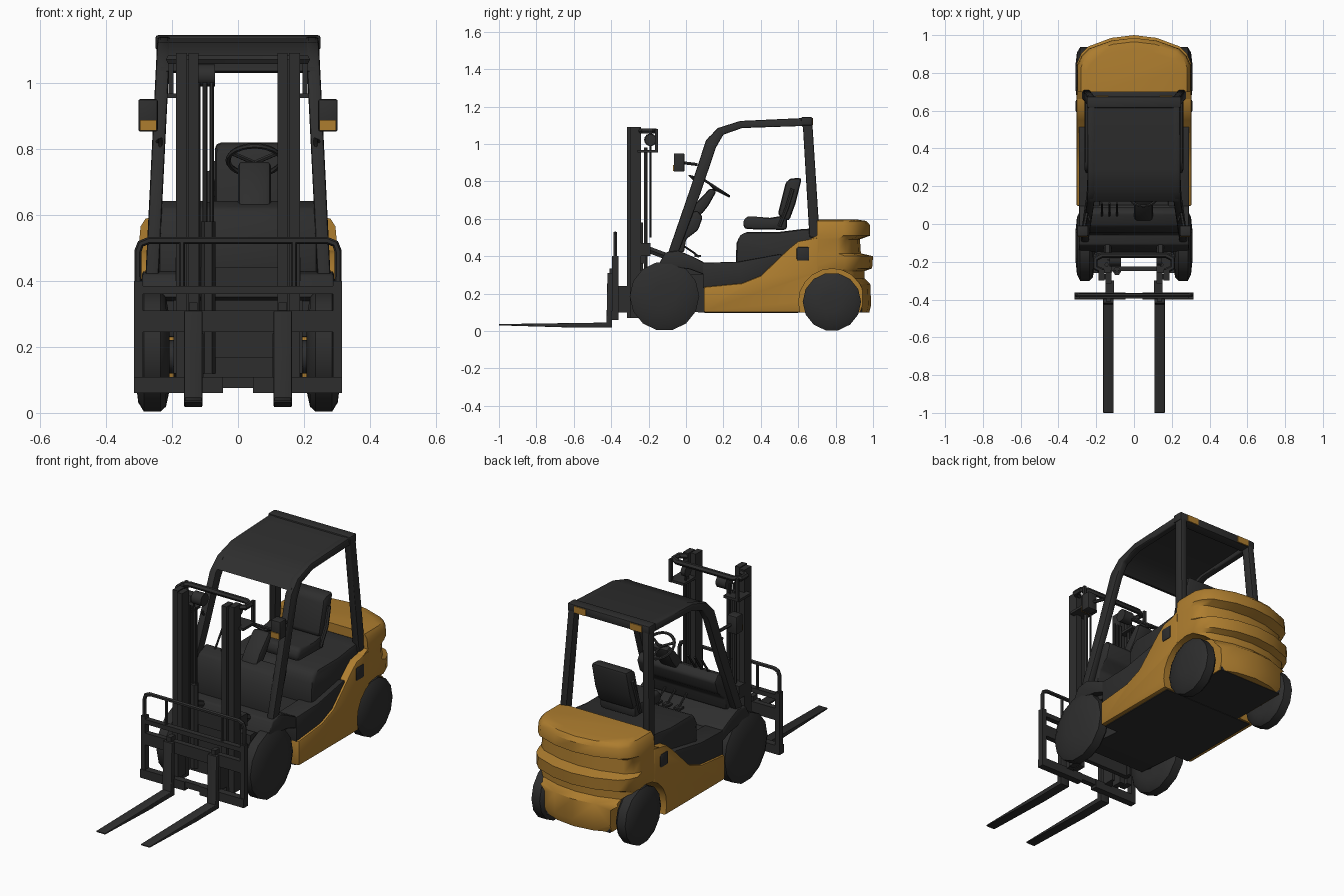
import bpy, bmesh, math
from mathutils import Vector


def material(name, rgb):
    m = bpy.data.materials.new(name)
    m.diffuse_color = (*rgb, 1)
    return m


DARK = material("charcoal", (0.027, 0.027, 0.027))
GOLD = material("golden yellow", (0.42, 0.205, 0.028))


def finish(name, bm, mat, bevel=0):
    bmesh.ops.recalc_face_normals(bm, faces=bm.faces)
    me = bpy.data.meshes.new(name)
    bm.to_mesh(me)
    bm.free()
    me.materials.append(mat)
    ob = bpy.data.objects.new(name, me)
    bpy.context.collection.objects.link(ob)
    if bevel:
        b = ob.modifiers.new("bevel", 'BEVEL')
        b.width, b.segments, b.limit_method = bevel, 2, 'ANGLE'
    return ob


def loft(name, rings, mat, bevel=0):
    """Skin closed rings of points and cap both ends."""
    bm = bmesh.new()
    vs = [[bm.verts.new(p) for p in r] for r in rings]
    n = len(rings[0])
    for a, b in zip(vs, vs[1:]):
        for i in range(n):
            bm.faces.new((a[i], a[(i + 1) % n], b[(i + 1) % n], b[i]))
    bm.faces.new(vs[0])
    bm.faces.new(vs[-1])
    return finish(name, bm, mat, bevel)


def prism(name, yz, x0, x1, mat=DARK, bevel=0, lean=0):
    """Side profile extruded across x; lean moves it inward with height."""
    s = 1 if x0 + x1 > 0 else -1
    ring = lambda x: [(x - s * lean * (z - 0.42), y, z) for y, z in yz]
    return loft(name, [ring(x0), ring(x1)], mat, bevel)


def box(name, x0, x1, y0, y1, z0, z1, mat=DARK, bevel=0):
    return prism(name, [(y0, z0), (y1, z0), (y1, z1), (y0, z1)], x0, x1, mat, bevel)


def circle(cy, cz, r, n):
    return [(cy + r * math.cos(2 * math.pi * i / n), cz + r * math.sin(2 * math.pi * i / n))
            for i in range(n)]


def tube(name, pts, r, mat=DARK):
    cu = bpy.data.curves.new(name, 'CURVE')
    cu.dimensions, cu.bevel_depth, cu.bevel_resolution = '3D', r, 1
    cu.use_fill_caps = True
    sp = cu.splines.new('POLY')
    sp.points.add(len(pts) - 1)
    for p, q in zip(sp.points, pts):
        p.co = (*q, 1)
    cu.materials.append(mat)
    ob = bpy.data.objects.new(name, cu)
    bpy.context.collection.objects.link(ob)
    return ob


def wheel(name, s, cy, r, n):
    prof = [(.208, .6), (.218, .9), (.235, 1), (.285, 1), (.302, .82), (.311, .35)]
    loft(name, [[(s * x, y, z) for y, z in circle(cy, r, r * k, n)] for x, k in prof], DARK)


# Counterweight: plan outline stacked at several heights, (z, rear reach, half width)
plan = [(1, .66), (1, .85), (.93, .90), (.8, .94), (.4, .985), (0, 1),
        (-.4, .985), (-.8, .94), (-.93, .90), (-1, .85), (-1, .66)]
levels = [(.10, .98, .27), (.14, .99, .29), (.25, .985, .30), (.28, .955, .30), (.32, .955, .30),
          (.335, .995, .302), (.40, 1, .302), (.415, .935, .302), (.49, .93, .30),
          (.51, .985, .30), (.565, .985, .295), (.588, .965, .28), (.595, .92, .25)]
weight = loft("counterweight", [[(x * w, .66 + (y - .66) * (b - .66) / .34 if y > .66 else
              (.66 if z < .5 else .70), z) for x, y in plan] for z, b, w in levels], GOLD)

arched = [weight]
side = [(.095, .10), (.095, .235), (.30, .255), (.40, .295), (.55, .44), (.60, .48),
        (.71, .50), (.71, .10)]
cutters = []
for s in (1, -1):
    # Side body panels with a filler cap, and rear wheel arches
    arched.append(prism("side_panel", side, s * .19, s * .304, GOLD, .008))
    box("filler_cap", s * .29, s * .309, .59, .66, .375, .45, DARK, .012)
    c = prism("arch_cutter", circle(.78, .155, .178, 20), s * .2, s * .4)
    c.hide_render = True
    cutters.append(c)
    # Step and sill between floor and panel
    prism("sill", [(.09, .23), (.09, .365), (.28, .37), (.50, .41), (.53, .40), (.4, .28), (.3, .24)],
          s * .18, s * .292, DARK, .006)
    wheel("front_wheel", s, -.115, .186, 14)
    wheel("rear_wheel", s, .78, .156, 14)
for ob in arched:
    for c in cutters:
        m = ob.modifiers.new("arch", 'BOOLEAN')
        m.operation, m.object, m.solver = 'DIFFERENCE', c, 'EXACT'

# Chassis, axles, floor, engine hood
prism("chassis", [(-.17, .12), (-.17, .34), (.2, .35), (.7, .35), (.94, .25), (.94, .098), (.09, .098)],
      -.195, .195)
box("belly_plate", -.28, .28, .10, .60, .096, .105)
for y, z in ((-.115, .17), (.78, .155)):
    prism("axle", circle(y, z, .05, 12), -.23, .23)
prism("floor", [(-.05, .3), (-.05, .355), (.27, .36), (.27, .3)], -.25, .25)
prism("engine_hood", [(.265, .33), (.27, .47), (.29, .515), (.33, .53), (.50, .53), (.62, .545),
                      (.71, .55), (.71, .33)], -.262, .262, DARK, .02)
# Front cowl, dash
prism("front_cowl", [(-.15, .35), (-.11, .42), (-.04, .43), (.03, .40), (.10, .365), (.10, .30), (.02, .33)],
      -.29, .29, DARK, .008)
prism("dashboard", [(-.06, .42), (-.045, .56), (-.01, .62), (.06, .645), (.09, .61), (.065, .54),
                    (0, .49), (-.01, .42)], -.24, .24, DARK, .012)

# Seat
CX = .04
prism("seat_cushion", [(.31, .545), (.305, .59), (.33, .615), (.45, .605), (.54, .62), (.54, .54)],
      CX - .11, CX + .11, DARK, .018)
prism("seat_back", [(.49, .62), (.535, .80), (.56, .815), (.62, .82), (.585, .68), (.55, .585)],
      CX - .11, CX + .11, DARK, .018)
for s in (1, -1):
    tube("seat_bracket", [(CX + s * .11, .50, .56), (CX + s * .12, .54, .66), (CX + s * .115, .57, .76)], .011)

# Steering column, wheel, levers, pedals
prism("steering_column", [(.0, .60), (.05, .68), (.13, .765), (.165, .75), (.12, .67), (.08, .62)],
      CX - .04, CX + .06, DARK, .015)
bpy.ops.mesh.primitive_torus_add(major_radius=.08, minor_radius=.008, major_segments=24, minor_segments=6,
                                 location=(.05, .162, .765), rotation=(math.radians(-33), 0, 0))
ring = bpy.context.object
ring.name = "steering_wheel"
ring.data.materials.append(DARK)
for a in (90, 210, 330):
    t = math.radians(a)
    d = Vector((math.cos(t), math.sin(t) * .84, -math.sin(t) * .545)) * .08
    tube("wheel_spoke", [(.05, .155, .757), Vector((.05, .162, .765)) + d], .007)
for x in (-.09, -.13, -.17):
    tube("control_lever", [(x, .04, .63), (x, .09, .70), (x, .11, .73)], .006)
for x in (0, .07, .13):
    tube("pedal_arm", [(x, -.02, .46), (x, .04, .42), (x, .07, .395)], .006)
    box("pedal", x - .02, x + .02, .045, .08, .395, .405)

# Overhead guard
frame = [(-.10, .406), (.02, .754), (.107, 1.02), (.17, 1.085), (.29, 1.123), (.66, 1.14), (.675, 1.12),
         (.715, .50), (.66, .50), (.625, 1.096), (.30, 1.085), (.20, 1.05), (.16, .98), (.075, .73),
         (-.045, .406)]
prism("roof_panel", [(.12, 1.035), (.175, 1.085), (.29, 1.121), (.66, 1.138), (.66, 1.118), (.29, 1.10),
                     (.19, 1.067), (.14, 1.03)], -.235, .235)
box("rear_header", -.25, .25, .615, .676, 1.098, 1.144, DARK, .008)
for s in (1, -1):
    prism("guard_frame", frame, s * .24, s * .28, DARK, .008, lean=.05)
    box("rear_lamp", s * .135, s * .205, .674, .680, 1.102, 1.138, GOLD)
    tube("grab_handle", [(s * .235, .03, .68), (s * .235, .065, .72), (s * .235, .05, .80),
                         (s * .235, .02, .83), (s * .245, .05, .82)], .007)
    # Mirror box with turn lamp
    box("mirror_housing", s * .243, s * .302, -.065, -.008, .852, .95, DARK, .006)
    box("turn_lamp", s * .247, s * .297, -.070, -.064, .855, .887, GOLD)
    tube("mirror_arm", [(s * .265, -.02, .90), (s * .25, .06, .89)], .009)

    # Mast rails, ties, lift cylinders and chains
    box("outer_mast_rail", s * .155, s * .187, -.30, -.24, .07, 1.09)
    box("inner_mast_rail", s * .12, s * .15, -.315, -.255, .07, 1.09)
    box("mast_web", s * .135, s * .17, -.295, -.265, .09, 1.07)
    box("hose_bracket", s * .12, s * .215, -.26, -.155, .953, .967)
    box("bracket_post", s * .195, s * .21, -.165, -.15, .955, 1.08)
    tube("lift_cylinder", [(s * .145, -.215, .10), (s * .145, -.215, .98)], .012)
    tube("lift_rod", [(s * .135, -.19, .5), (s * .135, -.19, 1.02)], .006)
    tube("tilt_cylinder", [(s * .14, -.24, .45), (s * .14, -.08, .39)], .02)
    box("tilt_bracket", s * .12, s * .19, -.25, -.19, .40, .47)
    # Forks
    prism("fork", [(-1, .03), (-1, .037), (-.425, .045), (-.42, .31), (-.395, .31), (-.395, .018),
                   (-.6, .018)], s * .108, s * .163, DARK, .003)
    box("fork_hook", s * .122, s * .148, -.41, -.37, .30, .335)
    box("carriage_roller_bracket", s * .105, s * .15, -.37, -.30, .10, .24)
    # Carriage uprights and backrest posts
    box("carriage_upright", s * .288, s * .315, -.395, -.362, .06, .40)
    tube("backrest_post", [(s * .17, -.378, .38), (s * .17, -.378, .522)], .009)
    box("carriage_lower_bar", s * .045, s * .315, -.40, -.362, .06, .108)

tube("mast_top_tie", [(-.165, -.25, 1.07), (-.205, -.23, 1.07), (-.205, -.185, 1.07), (-.17, -.165, 1.07),
                      (.17, -.165, 1.07), (.205, -.185, 1.07), (.205, -.23, 1.07), (.165, -.25, 1.07)], .015)
for z0, z1 in ((.10, .17), (.36, .44)):
    box("mast_crossmember", -.16, .16, -.25, -.225, z0, z1)
tube("center_cylinder", [(-.09, -.25, .12), (-.09, -.25, .58)], .022)
for x in (-.12, -.10, -.08):
    tube("lift_hose", [(x, -.25, .3), (x, -.25, 1.0)], .007)
prism("hose_pulley", circle(-.19, 1.022, .034, 14), -.13, -.07)
prism("chain_pulley", circle(-.19, 1.022, .03, 14), .12, .145)
box("carriage_middle_bar", -.313, .313, -.395, -.365, .245, .31)
box("carriage_upper_bar", -.313, .313, -.395, -.365, .36, .385)
box("carriage_center_notch", -.05, .05, -.395, -.365, .075, .108)
tube("load_backrest", [(-.303, -.378, .38), (-.303, -.378, .49), (-.295, -.378, .512), (-.27, -.378, .522),
                       (.27, -.378, .522), (.295, -.378, .512), (.303, -.378, .49), (.303, -.378, .38)], .011)

# Apply modifiers, drop cutters, smooth the rounded parts
bpy.ops.object.select_all(action='SELECT')
bpy.context.view_layer.objects.active = weight
bpy.ops.object.convert(target='MESH')
for c in cutters:
    bpy.data.objects.remove(c)
bpy.ops.object.select_all(action='SELECT')
bpy.context.view_layer.objects.active = weight
bpy.ops.object.shade_smooth_by_angle(angle=math.radians(40))
